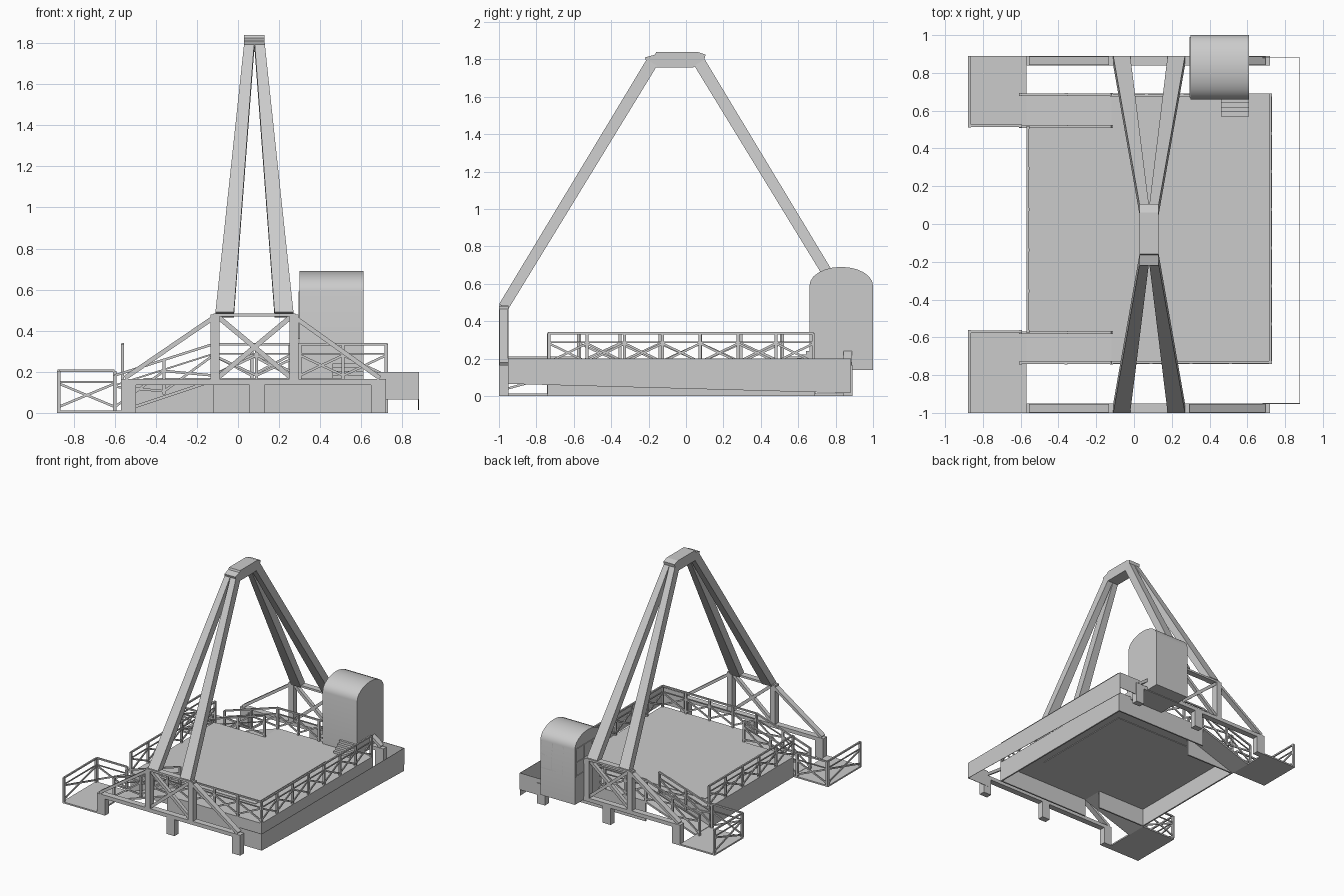
import bpy, bmesh, math
from mathutils import Vector, Matrix

cube = bpy.data.objects.get("Cube")
if cube:
    bpy.data.objects.remove(cube, do_unlink=True)

grey = bpy.data.materials.new("plain grey")
grey.use_nodes = True
grey.diffuse_color = (0.6, 0.6, 0.6, 1)
grey.node_tree.nodes["Principled BSDF"].inputs["Base Color"].default_value = (0.6, 0.6, 0.6, 1)


class Part:
    """Collects simple solids into one named object."""

    def __init__(self, name):
        self.name, self.bm = name, bmesh.new()

    def box(self, x, y, z):
        size = Vector((x[1] - x[0], y[1] - y[0], z[1] - z[0]))
        mid = Vector((sum(x), sum(y), sum(z))) / 2
        bmesh.ops.create_cube(self.bm, size=1, matrix=Matrix.LocRotScale(mid, None, size))

    def bar(self, p, q, depth, width):
        p, q = Vector(p), Vector(q)
        turn = (q - p).to_track_quat('Z', 'Y')
        size = Vector((depth, width, (q - p).length))
        bmesh.ops.create_cube(self.bm, size=1, matrix=Matrix.LocRotScale((p + q) / 2, turn, size))

    def loft(self, ring_a, ring_b):
        a = [self.bm.verts.new(p) for p in ring_a]
        b = [self.bm.verts.new(p) for p in ring_b]
        self.bm.faces.new(a)
        self.bm.faces.new(b[::-1])
        for i in range(len(a)):
            j = (i + 1) % len(a)
            self.bm.faces.new((a[j], a[i], b[i], b[j]))

    def extrude_x(self, profile, x):
        self.loft([(x[0], y, z) for y, z in profile], [(x[1], y, z) for y, z in profile])

    def railing(self, p, q, bays, height=0.17):
        p, q, up = Vector(p), Vector(q), Vector((0, 0, height))
        self.bar(p + up, q + up, 0.012, 0.012)
        self.bar(p + up * 0.72, q + up * 0.72, 0.008, 0.008)
        for i in range(bays + 1):
            foot = p.lerp(q, i / bays)
            self.box((foot.x - 0.008, foot.x + 0.008), (foot.y - 0.008, foot.y + 0.008),
                     (foot.z, foot.z + height))
            if i < bays:
                nxt = p.lerp(q, (i + 1) / bays)
                self.bar(foot + up * 0.1, nxt + up * 0.68, 0.008, 0.012)
                self.bar(foot + up * 0.68, nxt + up * 0.1, 0.008, 0.012)

    def done(self):
        bmesh.ops.recalc_face_normals(self.bm, faces=self.bm.faces)
        mesh = bpy.data.meshes.new(self.name)
        self.bm.to_mesh(mesh)
        self.bm.free()
        mesh.materials.append(grey)
        obj = bpy.data.objects.new(self.name, mesh)
        bpy.context.scene.collection.objects.link(obj)
        return obj


LEFT, RIGHT, FRONT, BACK, DECK = -0.57, 0.73, -0.74, 0.69, 0.165
RAMP_X, RAMP_F, RAMP_B = -0.12, -0.57, 0.51

# Deck with notches for the two ramps
deck = Part("deck")
deck.box((RAMP_X, RIGHT), (FRONT, BACK), (0.145, DECK))
deck.box((LEFT, RAMP_X), (RAMP_F, RAMP_B), (0.145, DECK))
deck.done()

# Raised panels above and below the deck
panel = Part("deck_panel")
panel.box((-0.46, 0.5), (-0.49, 0.41), (0.14, 0.169))
panel.done()

# Skirt walls below the deck
skirt = Part("deck_skirt")
T = 0.012
skirt.box((RIGHT - T, RIGHT), (FRONT, BACK), (0, 0.15))
skirt.box((LEFT, LEFT + T), (RAMP_F, RAMP_B), (0, 0.15))
for y, inner in ((FRONT, RAMP_F), (BACK - T, RAMP_B - T)):
    skirt.box((RAMP_X, RIGHT), (y, y + T), (0, 0.15))
    skirt.box((LEFT, RAMP_X), (inner, inner + T), (0, 0.15))
skirt.done()

# Thin side apron, open at the top
apron = Part("side_apron")
bottom = {-0.95: 0.065, 0.88: 0.015}
apron.extrude_x([(y, z) for y, z in bottom.items()] + [(0.88, 0.2), (-0.95, 0.2)], (0.877, 0.88))
for y, z in bottom.items():
    apron.box((0.68, 0.88), (y - 0.002, y + 0.002), (0.065, 0.2))
apron.done()

# Ramps, landings and their railings
for side, y0, y1, land in (("front", FRONT, RAMP_F, (-1, -0.57)), ("back", RAMP_B, BACK, (0.52, 0.89))):
    ramp = Part(side + "_ramp")
    ramp.loft([(LEFT, y0, 0), (RAMP_X, y0, 0.15), (RAMP_X, y0, DECK), (LEFT, y0, 0.015)],
              [(LEFT, y1, 0), (RAMP_X, y1, 0.15), (RAMP_X, y1, DECK), (LEFT, y1, 0.015)])
    ramp.done()
    landing = Part(side + "_landing")
    landing.box((-0.88, LEFT), land, (0, 0.012))
    landing.done()
    rails = Part(side + "_ramp_railings")
    for y in (y0 + 0.005, y1 - 0.005):
        rails.railing((-0.6, y, 0.012), (RAMP_X, y, DECK), 2)
    inner = land[1] if side == "front" else land[0]
    rails.railing((-0.872, land[0] + 0.008, 0.01), (-0.872, land[1] - 0.008, 0.01), 1, 0.195)
    rails.railing((-0.872, inner, 0.01), (-0.6, inner, 0.01), 1, 0.195)
    rails.done()

# Deck railings
rails = Part("deck_railings")
E = 0.008
rails.railing((RIGHT - E, FRONT + E, DECK), (RIGHT - E, BACK - E, DECK), 7)
rails.railing((LEFT + E, RAMP_F, DECK), (LEFT + E, RAMP_B, DECK), 5)
rails.railing((RAMP_X, FRONT + E, DECK), (RIGHT - E, FRONT + E, DECK), 4)
rails.railing((RAMP_X, BACK - E, DECK), (0.44, BACK - E, DECK), 3)
rails.done()

# Trussed end frames carrying the tower
for side, y in (("front", (-1, -0.95)), ("back", (0.84, 0.89))):
    mid = sum(y) / 2
    frame = Part(side + "_frame")
    frame.box((LEFT, 0.72), y, (0.135, DECK))
    for x in (-0.57, 0.055, 0.647):
        frame.box((x, x + 0.073), y, (0, 0.14))
    for x in (-0.135, 0.25):
        frame.box((x, x + 0.045), y, (0.16, 0.48))
    frame.box((-0.12, 0.28), y, (0.468, 0.484))
    frame.bar((-0.1, mid, 0.17), (0.26, mid, 0.47), 0.03, 0.024)
    frame.bar((-0.1, mid, 0.47), (0.26, mid, 0.17), 0.03, 0.024)
    frame.bar((-0.11, mid, 0.47), (-0.55, mid, 0.17), 0.045, 0.022)
    frame.bar((0.27, mid, 0.47), (0.69, mid, 0.17), 0.045, 0.022)
    frame.done()

# Four tapering tower legs
for side, foot, top in (("front", ((-1, 0.49), (-0.95, 0.465)), ((-0.21, 1.8), (-0.155, 1.765))),
                        ("back", ((0.89, 0.49), (0.84, 0.465)), ((0.1, 1.8), (0.045, 1.765)))):
    for name, low, high in (("right", (-0.11, -0.02), (0.03, 0.079)), ("left", (0.178, 0.27), (0.081, 0.13))):
        leg = Part(f"{side}_{name}_tower_leg")
        leg.loft(*[[(xs[0], *ends[0]), (xs[1], *ends[0]), (xs[1], *ends[1]), (xs[0], *ends[1])]
                   for xs, ends in ((low, foot), (high, top))])
        leg.done()

# Tower crown
crown = Part("tower_crown")
crown.extrude_x([(-0.22, 1.81), (-0.165, 1.825), (-0.16, 1.84), (0.06, 1.84), (0.105, 1.825),
                 (0.095, 1.785), (0.04, 1.757), (-0.16, 1.757), (-0.21, 1.78)], (0.03, 0.13))
crown.done()

# Cabin with an arched roof
cabin = Part("cabin")
arc = [(0.83 + 0.17 * math.cos(a), 0.59 + 0.1 * math.sin(a))
       for a in (math.pi * i / 12 for i in range(13))]
cabin.extrude_x([(0.66, 0.14), (1.0, 0.14)] + arc, (0.3, 0.61))
obj = cabin.done()
bpy.context.view_layer.objects.active = obj
obj.select_set(True)
bpy.ops.object.shade_smooth_by_angle(angle=math.radians(30))
obj.select_set(False)

# Window bars on the cabin
bars = Part("window_bars")
for z in (0.36, 0.47, 0.58):
    bars.box((0.3, 0.61), (0.995, 1.0), (z, z + 0.01))
    bars.box((0.295, 0.301), (0.67, 0.99), (z, z + 0.01))
for i in range(4):
    x, y = 0.305 + i * 0.097, 0.67 + i * 0.103
    bars.box((x, x + 0.01), (0.995, 1.0), (0.36, 0.59))
    bars.box((0.295, 0.301), (y, y + 0.01), (0.36, 0.59))
bars.done()

# Steps up to the cabin
steps = Part("cabin_steps")
for i in range(4):
    steps.box((0.46, 0.61), (0.57 + i * 0.024, 0.67), (DECK + i * 0.019, DECK + (i + 1) * 0.019))
steps.done()
